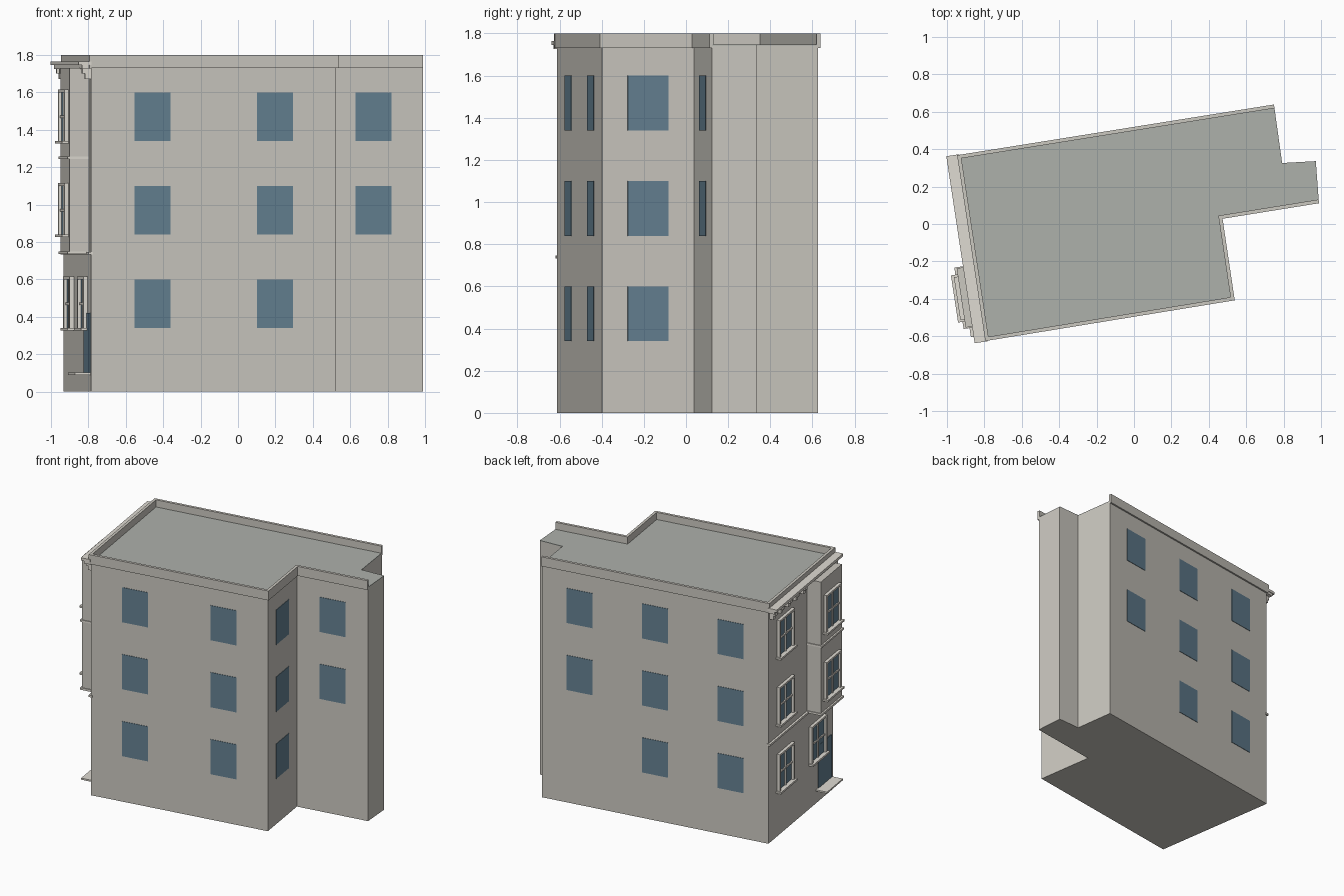
import bpy, bmesh
from mathutils import Vector

if "Cube" in bpy.data.objects:
    bpy.data.objects.remove(bpy.data.objects["Cube"])


def material(name, rgb):
    m = bpy.data.materials.new(name)
    m.diffuse_color = (*rgb, 1)
    m.use_nodes = True
    m.node_tree.nodes["Principled BSDF"].inputs["Base Color"].default_value = m.diffuse_color
    return m


WALL = material("stucco", (0.60, 0.58, 0.53))
ROOF = material("roofing", (0.42, 0.44, 0.41))
GLASS = material("dark_glass", (0.13, 0.22, 0.29))
TRIM = material("trim", (0.74, 0.71, 0.65))

# Footprint corners, counter-clockwise
A, B, C, D, E, F, G, H = [Vector(p) for p in (
    (-0.785, -0.612), (0.525, -0.398), (0.46, 0.038), (0.988, 0.123),
    (0.972, 0.336), (0.792, 0.326), (0.75, 0.627), (-0.932, 0.358))]
FOOT = [A, B, C, D, E, F, G, H]
FLOORS = (0.34, 0.84, 1.34)
WIN_W, WIN_H = 0.195, 0.26


def make_object(name, bm, mat):
    bmesh.ops.recalc_face_normals(bm, faces=bm.faces)
    me = bpy.data.meshes.new(name)
    bm.to_mesh(me)
    bm.free()
    me.materials.append(mat)
    ob = bpy.data.objects.new(name, me)
    bpy.context.collection.objects.link(ob)
    return ob


def prism(bm, pts, z0, z1):
    base = bm.faces.new([bm.verts.new((p.x, p.y, z0)) for p in pts])
    ext = bmesh.ops.extrude_face_region(bm, geom=[base], use_keep_orig=True)
    verts = [g for g in ext["geom"] if isinstance(g, bmesh.types.BMVert)]
    bmesh.ops.translate(bm, verts=verts, vec=(0, 0, z1 - z0))


def wall_boxes(name, mat, boxes):
    """Boxes on a wall: (start, end, s0, s1, z0, z1, d0, d1), d is outward."""
    bm = bmesh.new()
    for p, q, s0, s1, z0, z1, d0, d1 in boxes:
        u = (q - p).normalized()
        n = Vector((u.y, -u.x))
        prism(bm, [p + u * s + n * d for s, d in
                   ((s0, d0), (s1, d0), (s1, d1), (s0, d1))], z0, z1)
    return make_object(name, bm, mat)


# Main body and roof surface
bm = bmesh.new()
prism(bm, FOOT, 0, 1.742)
make_object("building_walls", bm, WALL)
bm = bmesh.new()
prism(bm, FOOT, 1.742, 1.747)
make_object("flat_roof", bm, ROOF)

# Parapets on all edges except the stepped rear end
parapets = []
for p, q, e0, e1 in ((A, B, 0.012, 0.012), (B, C, 0.012, 0.008), (C, D, 0, 0),
                     (G, H, 0, 0.012), (H, A, 0.012, 0.012)):
    parapets.append((p, q, -e0, (q - p).length + e1, 1.73, 1.80, -0.008, 0.012))
wall_boxes("parapet", WALL, parapets)

# Plain windows: wall, position along it, lowest floor
panes = []
for p, q, fractions in ((A, B, ((1/4, 0), (3/4, 0))), (B, C, ((1/2, 0),)),
                        (C, D, ((1/2, 1),)), (G, H, ((1/6, 1), (1/2, 0), (5/6, 0)))):
    for f, first in fractions:
        c = f * (q - p).length
        for z in FLOORS[first:]:
            panes.append((p, q, c - WIN_W / 2, c + WIN_W / 2, z, z + WIN_H, -0.01, 0.003))
wall_boxes("plain_window_panes", GLASS, panes)

# Street facade: bay over the entrance
L = (A - H).length
BAY_C, BAY_W, BAY_D = L - 0.235, 0.32, 0.105
b0, b1 = BAY_C - BAY_W / 2, BAY_C + BAY_W / 2
wall_boxes("bay", WALL, [(H, A, b0, b1, 0.745, 1.73, -0.01, BAY_D)])


def framed_window(name, c, z, d):
    """Pane, surround, cross bars, sill and cap on the street facade."""
    w, t = WIN_W / 2, 0.018
    z1 = z + WIN_H
    wall_boxes(name + "_pane", GLASS, [(H, A, c - w, c + w, z, z1, d - 0.01, d + 0.004)])
    wall_boxes(name + "_frame", TRIM, [
        (H, A, c - w - t, c - w, z, z1, d, d + 0.022),
        (H, A, c + w, c + w + t, z, z1, d, d + 0.022),
        (H, A, c - w - t, c + w + t, z1, z1 + 0.014, d, d + 0.022),
        (H, A, c - 0.006, c + 0.006, z, z1, d, d + 0.012),
        (H, A, c - w, c + w, z + 0.124, z + 0.136, d, d + 0.012),
        (H, A, c - w - 0.03, c + w + 0.03, z - 0.014, z, d, d + 0.036)])


for i, z in enumerate(FLOORS):
    framed_window(f"left_window_{i}", L * 0.25, z, 0)
    if i == 0:
        framed_window("right_window_0", L * 0.75, z, 0)
    else:
        framed_window(f"bay_window_{i}", BAY_C, z, BAY_D)

# Door and its step
wall_boxes("door", GLASS, [(H, A, L - 0.23, L - 0.03, 0.10, 0.42, -0.01, 0.006)])
wall_boxes("door_step", TRIM, [(H, A, L - 0.26, L - 0.02, 0.09, 0.102, -0.01, 0.085)])

# String courses
wall_boxes("string_courses", TRIM, [
    (H, A, -0.005, L + 0.005, 0.732, 0.747, -0.01, 0.016),
    (H, A, b0 - 0.006, b1 + 0.006, 0.735, 0.75, -0.01, BAY_D + 0.012),
    (H, A, b0 - 0.006, b1 + 0.006, 1.243, 1.257, -0.01, BAY_D + 0.012)])

# Cornice with brackets
wall_boxes("cornice", TRIM, [
    (H, A, -0.015, L + 0.015, 1.745, 1.765, 0, 0.07),
    (H, A, -0.01, L + 0.01, 1.725, 1.745, 0, 0.05)])
brackets = []
N = 9
for i in range(N):
    s = 0.03 + i * (L - 0.06) / (N - 1)
    brackets += [(H, A, s - 0.015, s + 0.015, 1.70, 1.727, -0.01, 0.045),
                 (H, A, s - 0.015, s + 0.015, 1.67, 1.70, -0.01, 0.03)]
wall_boxes("cornice_brackets", TRIM, brackets)
